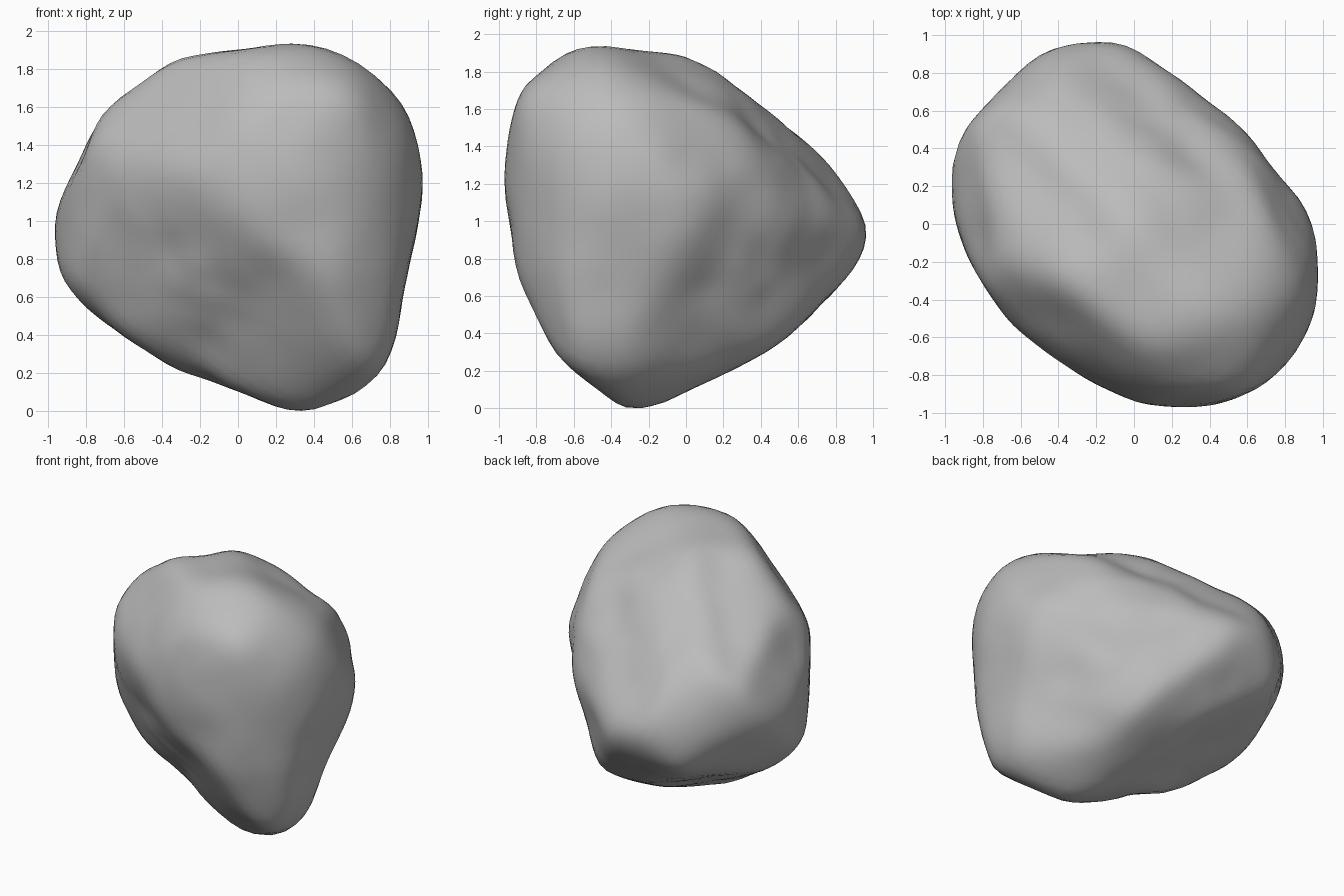
import bpy
import bmesh
import math
from mathutils import Vector, noise

if "Cube" in bpy.data.objects:
    bpy.data.objects.remove(bpy.data.objects["Cube"], do_unlink=True)

# Stone material
stone = bpy.data.materials.new("stone_grey")
stone.use_nodes = True
stone_colour = (0.5, 0.5, 0.5, 1.0)
stone.diffuse_color = stone_colour
shader = next(n for n in stone.node_tree.nodes if n.type == "BSDF_PRINCIPLED")
shader.inputs["Base Color"].default_value = stone_colour
shader.inputs["Roughness"].default_value = 0.9


def outline_radius(radii, angle):
    """Smooth periodic interpolation between the outline radii."""
    count = len(radii)
    place = (angle / math.tau) % 1.0 * count
    i = int(place)
    t = place - i
    a, b, c, d = (radii[(i + k) % count] for k in (-1, 0, 1, 2))
    bend = 2 * a - 5 * b + 4 * c - d
    twist = 3 * (b - c) + d - a
    return b + 0.5 * t * (c - a + t * (bend + t * twist))


def cross_profile(right, up, radii, steps=48):
    """A plane (two axes) with a wanted outline and a bounding outline to relax."""
    wanted = [outline_radius(radii, math.tau * k / steps) / 100 for k in range(steps)]
    return Vector(right).normalized(), Vector(up).normalized(), wanted, list(wanted)


# Up axis of a plane tilted thirty degrees
lean = 0.5 * math.sqrt(0.5)
rise = math.sqrt(0.75)

# Profiles that bound the boulder, radii in hundredths, anticlockwise from the right
profiles = [
    cross_profile((1, 0, 0), (0, 0, 1),
                  (95, 104, 111, 104, 92, 94, 94, 90, 98, 95, 84, 83, 88, 107, 108, 94)),
    cross_profile((0, 1, 0), (0, 0, 1),
                  (100, 95, 84, 81, 81, 83, 91, 98, 112, 118, 108, 101,
                   94, 95, 95, 102, 107, 103, 89, 82, 80, 81, 84, 92)),
    cross_profile((1, 0, 0), (0, 1, 0),
                  (95, 79, 79, 84, 95, 102, 102, 103, 94, 86, 83, 85, 94, 104, 110, 105)),
    cross_profile((1, 1, 0), (-lean, lean, rise),
                  (77, 75, 73, 69, 72, 78, 81, 81, 90, 95, 93, 86,
                   78, 72, 71, 72, 76, 91, 111, 113, 90, 81, 76, 74)),
    cross_profile((-1, -1, 0), (lean, -lean, rise),
                  (83, 88, 96, 113, 116, 105, 88, 81, 77, 75, 86, 80, 74, 80, 88, 89)),
    cross_profile((-1, 1, 0), (lean, lean, rise),
                  (101, 95, 79, 75, 80, 88, 113, 117, 109, 110, 117, 97, 82, 89, 89, 93)),
]

# Broad flat breaks: facing direction and distance from the middle
flats = [
    (Vector((-1, -1, 1)).normalized(), 0.9),
    (Vector((0.46, 0.39, -0.8)).normalized(), 0.88),
]


def boulder_radius(direction, sharpness=45):
    """Soft intersection of all the profiles and flats along one direction."""
    total = 0.0
    for right, up, _, bounds in profiles:
        u, v = direction.dot(right), direction.dot(up)
        limit = outline_radius(bounds, math.atan2(v, u))
        total += (math.hypot(u, v) / limit) ** sharpness
    for facing, distance in flats:
        total += max(direction.dot(facing) / distance, 0.0) ** sharpness
    return total ** (-1 / sharpness)


def relax_profiles(directions):
    """Loosen each bounding outline where blending pulls the body inside it."""
    points = [d * boulder_radius(d) for d in directions]
    for right, up, wanted, bounds in profiles:
        count = len(wanted)
        reach = [0.0] * count
        for point in points:
            u, v = point.dot(right), point.dot(up)
            angle = math.atan2(v, u)
            k = round(angle / math.tau * count) % count
            reach[k] = max(reach[k], math.hypot(u, v) / outline_radius(wanted, angle))
        for k in range(count):
            loosened = bounds[k] / max(reach[k], 0.97)
            bounds[k] = min(max(loosened, wanted[k]), wanted[k] * 1.07)


# Chipped hollows: position, width, depth
hollows = [
    (Vector((-0.4, -0.65, -0.15)), 0.12, 0.02),
    (Vector((0.75, 0.1, -0.35)), 0.12, 0.03),
    (Vector((0.35, 0.35, 0.5)), 0.16, 0.03),
    (Vector((-0.8, -0.1, 0.4)), 0.12, 0.02),
]


def weathering(point):
    """Broad lumps, fine roughness and hollows."""
    lumps = noise.noise(point * 3 + Vector((3, 7, 1))) * 0.008
    grain = noise.noise(point * 7) * 0.012
    dents = sum(depth * math.exp(-((point - spot).length / width) ** 2)
                for spot, width, depth in hollows)
    return lumps + grain - dents


# Boulder body
bm = bmesh.new()
bmesh.ops.create_icosphere(bm, subdivisions=5, radius=1)
directions = [v.co.normalized() for v in bm.verts]
for _ in range(5):
    relax_profiles(directions)
for vert, direction in zip(bm.verts, directions):
    point = direction * boulder_radius(direction)
    vert.co = point + direction * weathering(point)
for _ in range(2):
    bmesh.ops.smooth_vert(bm, verts=bm.verts, factor=0.5,
                          use_axis_x=True, use_axis_y=True, use_axis_z=True)

# Seat the boulder on the ground
ground = min(v.co.z for v in bm.verts)
bmesh.ops.translate(bm, verts=bm.verts, vec=(0, 0, -ground))

mesh = bpy.data.meshes.new("boulder")
bm.to_mesh(mesh)
bm.free()
mesh.materials.append(stone)
boulder = bpy.data.objects.new("boulder", mesh)
bpy.context.collection.objects.link(boulder)

bpy.ops.object.select_all(action="DESELECT")
boulder.select_set(True)
bpy.context.view_layer.objects.active = boulder
bpy.ops.object.shade_smooth_by_angle(angle=math.radians(40))
